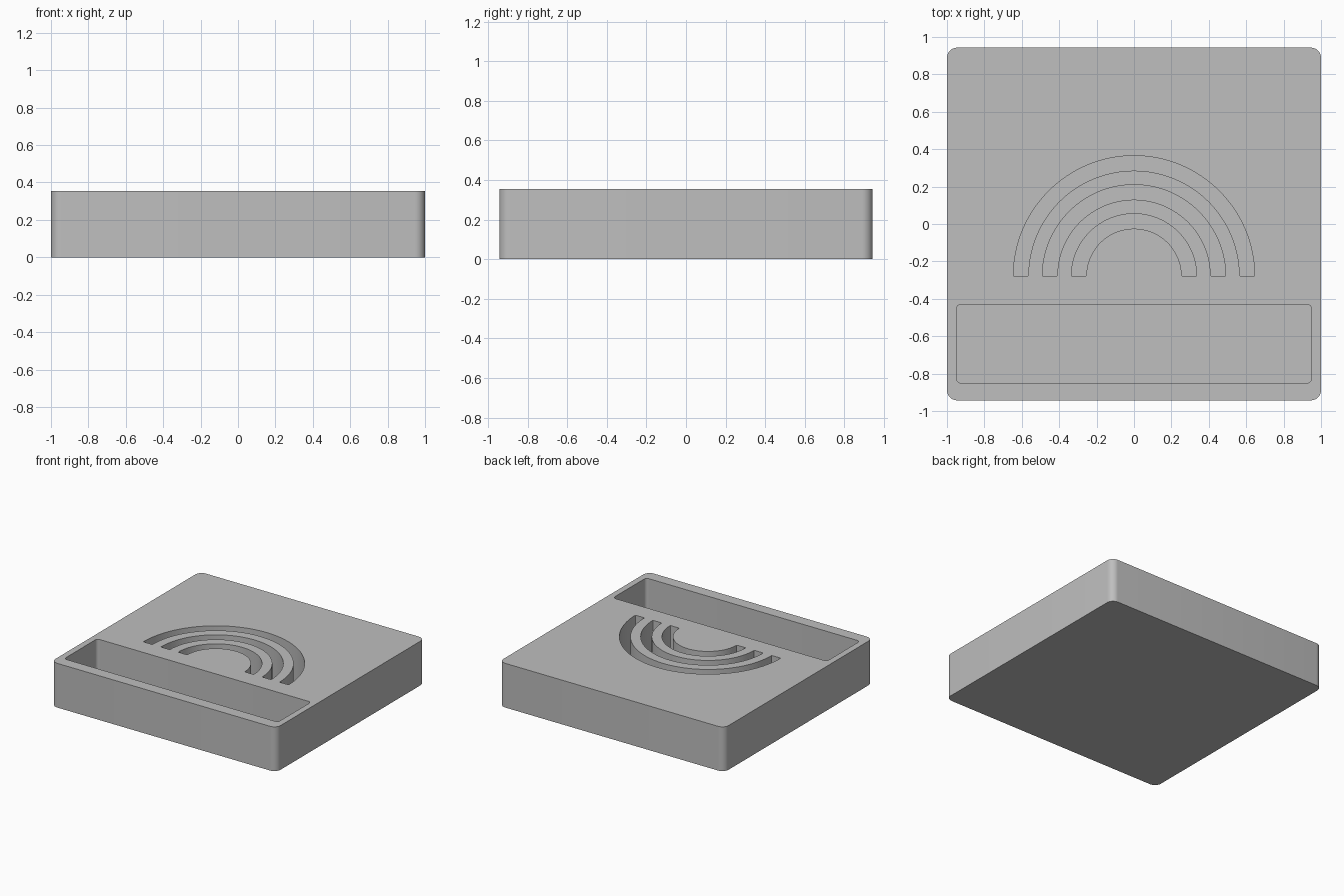
import bpy, bmesh, math

cube = bpy.data.objects.get("Cube")
if cube:
    bpy.data.objects.remove(cube, do_unlink=True)

HEIGHT, FLOOR, ABOVE = 0.355, 0.06, 0.45

grey = bpy.data.materials.new("plain grey")
grey.use_nodes = True
grey.diffuse_color = (0.52, 0.52, 0.52, 1)
bsdf = next(n for n in grey.node_tree.nodes if n.type == 'BSDF_PRINCIPLED')
bsdf.inputs["Base Color"].default_value = grey.diffuse_color


def prism(name, outline, z0, z1, radius):
    """Extrude an outline upward and round its sharp upright edges."""
    bm = bmesh.new()
    base = bm.faces.new([bm.verts.new((x, y, z0)) for x, y in outline])
    top = bmesh.ops.extrude_face_region(bm, geom=[base])["geom"]
    bmesh.ops.translate(bm, vec=(0, 0, z1 - z0),
                        verts=[v for v in top if isinstance(v, bmesh.types.BMVert)])
    bmesh.ops.recalc_face_normals(bm, faces=bm.faces)
    corners = [e for e in bm.edges
               if abs(e.verts[0].co.z - e.verts[1].co.z) > 0.01
               and e.calc_face_angle() > math.radians(45)]
    bmesh.ops.bevel(bm, geom=corners, offset=radius, segments=8,
                    profile=0.5, affect='EDGES')
    mesh = bpy.data.meshes.new(name)
    bm.to_mesh(mesh)
    bm.free()
    mesh.materials.append(grey)
    obj = bpy.data.objects.new(name, mesh)
    bpy.context.collection.objects.link(obj)
    return obj


def rectangle(x, y0, y1):
    return [(-x, y0), (x, y0), (x, y1), (-x, y1)]


def arch(outer, inner, cy, steps=64):
    """Half-ring outline, open toward the front."""
    turn = [math.pi * i / steps for i in range(steps + 1)]
    ring = [(outer * math.cos(a), cy + outer * math.sin(a)) for a in turn]
    return ring + [(inner * math.cos(a), cy + inner * math.sin(a)) for a in reversed(turn)]


# Solid block with rounded corners
block = prism("holder_block", rectangle(1, -0.943, 0.943), 0, HEIGHT, 0.055)

# Front tray pocket and three concentric arched slots
cutters = [prism("tray_cutter", rectangle(0.95, -0.85, -0.43), FLOOR, ABOVE, 0.025)]
for outer in (0.645, 0.49, 0.335):
    cutters.append(prism("arch_cutter", arch(outer, outer - 0.08, -0.28),
                         FLOOR, ABOVE, 0.006))

bpy.ops.object.select_all(action='DESELECT')
block.select_set(True)
bpy.context.view_layer.objects.active = block
for cutter in cutters:
    cutter.hide_render = True
    cut = block.modifiers.new("pocket", 'BOOLEAN')
    cut.operation = 'DIFFERENCE'
    cut.solver = 'EXACT'
    cut.object = cutter
    bpy.ops.object.modifier_apply(modifier=cut.name)
    bpy.data.objects.remove(cutter, do_unlink=True)

bpy.ops.object.shade_smooth_by_angle(angle=math.radians(30))
